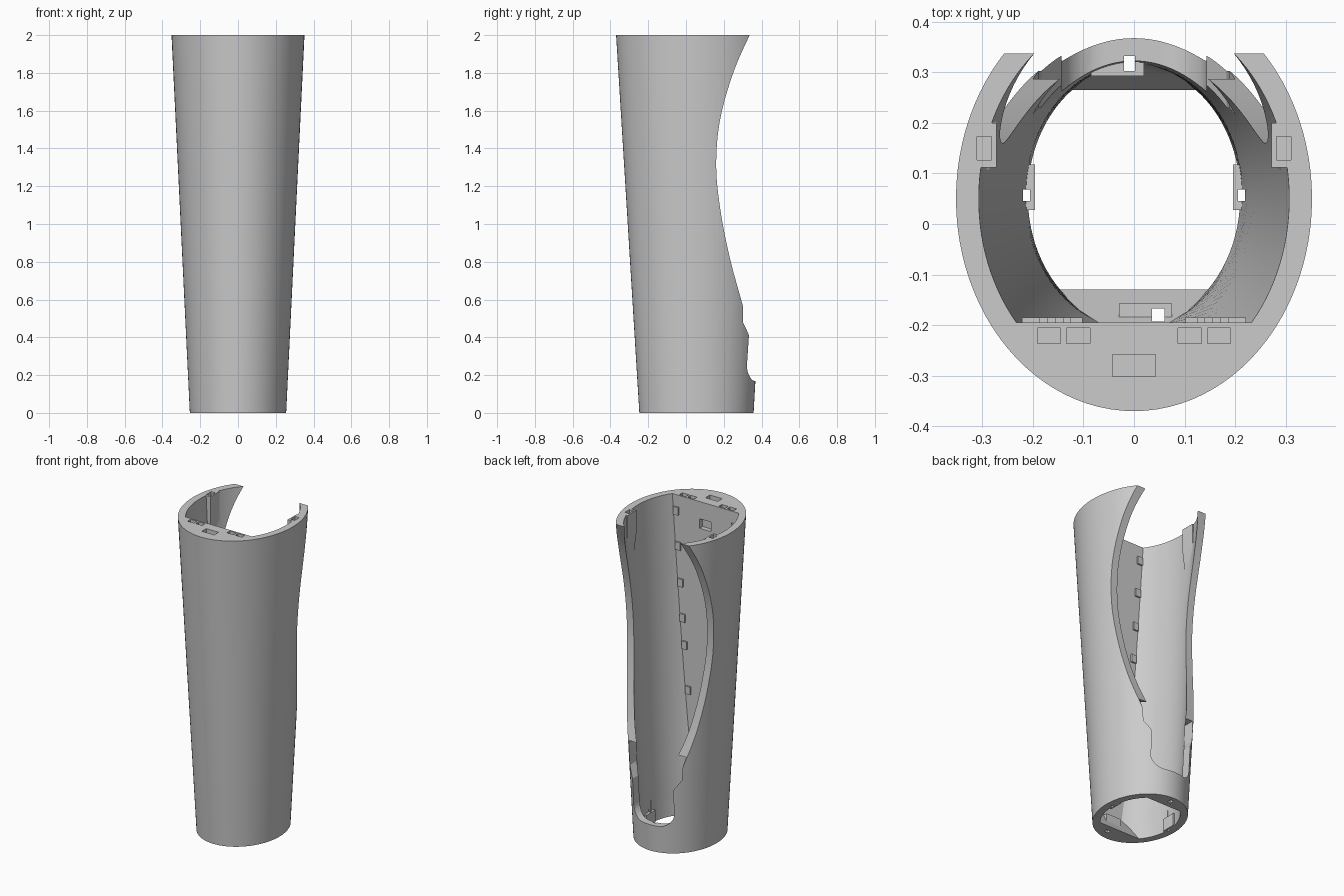
import bpy, bmesh, math
from mathutils import Vector

if "Cube" in bpy.data.objects:
    bpy.data.objects.remove(bpy.data.objects["Cube"])

grey = bpy.data.materials.new("plain_grey")
grey.diffuse_color = (0.6, 0.6, 0.6, 1)
grey.use_nodes = True
grey.node_tree.nodes["Principled BSDF"].inputs["Base Color"].default_value = grey.diffuse_color


def make(name, bm):
    bmesh.ops.recalc_face_normals(bm, faces=bm.faces)
    if bm.calc_volume(signed=True) < 0:
        bmesh.ops.reverse_faces(bm, faces=bm.faces)
    me = bpy.data.meshes.new(name)
    bm.to_mesh(me)
    bm.free()
    me.materials.append(grey)
    ob = bpy.data.objects.new(name, me)
    bpy.context.collection.objects.link(ob)
    return ob


def loft(name, rings):
    bm = bmesh.new()
    vs = [[bm.verts.new(p) for p in r] for r in rings]
    n = len(vs[0])
    for a, b in zip(vs, vs[1:]):
        for i in range(n):
            bm.faces.new((a[i], a[(i + 1) % n], b[(i + 1) % n], b[i]))
    bm.faces.new(vs[0])
    bm.faces.new(vs[-1])
    return make(name, bm)


def box(name, x0, x1, y0, y1, z0, z1):
    return loft(name, [[(x0, y0, z), (x1, y0, z), (x1, y1, z), (x0, y1, z)] for z in (z0, z1)])


def volume(me):
    bm = bmesh.new()
    bm.from_mesh(me)
    v = bm.calc_volume(signed=True)
    bm.free()
    return v


# Boolean that tries each solver until the volume of the result is sensible
def boolean(ob, others, op='DIFFERENCE'):
    for o in others:
        old = volume(ob.data)
        for solver in ('MANIFOLD', 'EXACT', 'FLOAT'):
            m = ob.modifiers.new("cut", 'BOOLEAN')
            m.operation, m.object, m.solver = op, o, solver
            dg = bpy.context.evaluated_depsgraph_get()
            dg.update()
            me = bpy.data.meshes.new_from_object(ob.evaluated_get(dg))
            ob.modifiers.remove(m)
            ratio = volume(me) / old
            if (0.15 < ratio < 0.999999) if op == 'DIFFERENCE' else (1 < ratio < 1.3):
                ob.data = me
                break
        bpy.data.objects.remove(o)


# Tapered elliptical section: centre and half sizes at a height
def section(z, inset=0.0):
    t = z / 2
    return 0.0555 - 0.0055 * t, 0.255 + 0.097 * t - inset, 0.3025 + 0.1175 * t - inset


def outer_ring(z, n=96):
    c, hx, hy = section(z)
    return [(hx * math.cos(2 * math.pi * i / n), c + hy * math.sin(2 * math.pi * i / n), z)
            for i in range(n)]


# Hollow: ellipse with a flat front wall and sloped ledges at the foot
def inner_ring(z, n=44):
    c, hx, hy = section(z, 0.045)
    k = min(1, z / 0.12)
    front = math.asin(max(-0.999, (-0.13 - 0.065 * k - c) / hy))
    back = math.asin(min(0.999, (0.265 + 0.06 * k - c) / hy)) if k < 1 else 1.53
    arc = [front + (back - front) * i / n for i in range(n + 1)]
    right = [(hx * math.cos(a), c + hy * math.sin(a), z) for a in arc]
    return right + [(-x, y, w) for x, y, w in reversed(right)]


shell = loft("shell", [outer_ring(0), outer_ring(2)])
hollow = loft("hollow_cutter", [inner_ring(z) for z in (-0.02, 0, 0.04, 0.08, 0.12, 0.3, 0.6,
                                                        0.9, 1.2, 1.5, 1.8, 2.05)])
boolean(shell, [hollow])

# Bosses inside the upper rim
bosses = []
for s in (-1, 1):
    prof = [(0.312, 2), (0.272, 2), (0.272, 1.85), (0.292, 1.7), (0.312, 1.7)]
    bosses.append(loft("rim_boss", [[(s * x, y, z) for x, z in prof] for y in (0.112, 0.2)]))
boolean(shell, bosses, 'UNION')

# Long curved opening at the back, swept across x
key = [(0.3, 0.36), (0.55, 0.305), (0.8, 0.237), (1.05, 0.186), (1.3, 0.16), (1.55, 0.18),
       (1.8, 0.25), (2.0, 0.337), (2.15, 0.41), (2.3, 0.49)]
curve = []
for i in range(1, len(key) - 2):
    p0, p1, p2, p3 = (Vector(k) for k in key[i - 1:i + 3])
    for j in range(8):
        t = j / 8
        curve.append(0.5 * (2 * p1 + (p2 - p0) * t + (2 * p0 - 5 * p1 + 4 * p2 - p3) * t * t
                            + (3 * p1 - p0 - 3 * p2 + p3) * t ** 3))
pts = [(p.y, p.x) for p in curve] + [(0.7, 2.15), (0.7, 0.55)]
opening = loft("opening_cutter", [[(x, y, z) for y, z in pts] for x in (-0.6, 0.6)])

# Rounded slot below the opening, cut through the back wall
r = 0.085
half = [(0.143 - r + r * math.sin(a), 0.17 + r - r * math.cos(a))
        for a in (math.pi / 2 * i / 10 for i in range(11))]
half += [(0.143, 0.41), (0.183, 0.475), (0.189, 0.56), (0.2, 0.62)]
slot_pts = half + [(-x, z) for x, z in reversed(half)]
slot = loft("slot_cutter", [[(x, y, z) for x, z in slot_pts] for y in (0.17, 0.7)])
boolean(shell, [opening, slot])

# Latch tabs around the foot, each with a square through hole
tabs = [("front_tab", -0.03, 0.075, -0.205, -0.157, 0.0, 0.1),
        ("back_tab", -0.085, 0.02, 0.293, 0.335, 0.0, 0.13),
        ("right_tab", 0.196, 0.225, 0.028, 0.118, 0.0, 0.08),
        ("left_tab", -0.225, -0.196, 0.028, 0.118, 0.0, 0.08)]
boolean(shell, [box(*t) for t in tabs], 'UNION')
holes = [(0.036, 0.06, -0.193, -0.167), (-0.02, 0.002, 0.303, 0.332),
         (0.206, 0.219, 0.045, 0.068), (-0.219, -0.206, 0.045, 0.068)]
boolean(shell, [box("hole_cutter", *h, -0.1, 0.3) for h in holes])

# Pockets in the top rim
pockets = [(-0.043, 0.043, -0.302, -0.258, 1.95, 2.1)]
for s in (-1, 1):
    for cx, cy, w, d in ((0.168, -0.221, 0.046, 0.03), (0.11, -0.221, 0.046, 0.03),
                         (0.296, 0.15, 0.028, 0.046)):
        pockets.append((s * cx - w / 2, s * cx + w / 2, cy - d / 2, cy + d / 2, 1.98, 2.1))
boolean(shell, [box("pocket_cutter", *p) for p in pockets])

# Recess in the middle of the flat front wall
boolean(shell, [box("recess_cutter", -0.04, 0.04, -0.225, -0.15, 1.83, 1.89)])

# Small clips down both edges of the flat front wall
for s in (-1, 1):
    for z in (1.9, 1.68, 1.45, 1.23, 1.06, 0.78):
        c, hx, hy = section(z, 0.045)
        x = hx * math.sqrt(1 - ((c + 0.195) / hy) ** 2) - 0.022
        box("wall_clip", s * x - 0.018, s * x + 0.018, -0.2, -0.185, z - 0.025, z + 0.025)

bpy.ops.object.select_all(action='DESELECT')
shell.select_set(True)
bpy.context.view_layer.objects.active = shell
bpy.ops.object.shade_smooth_by_angle(angle=math.radians(25))
